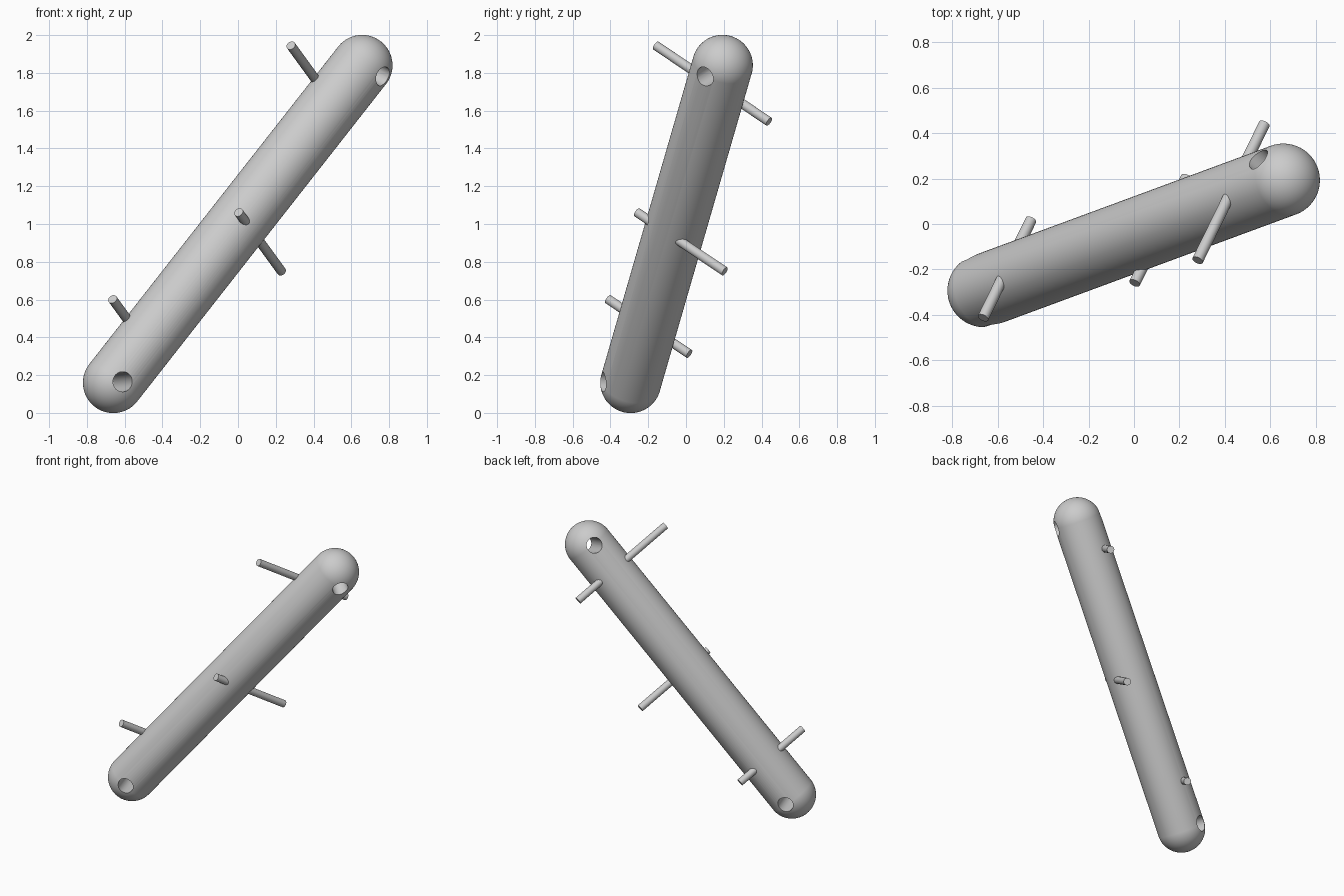
import bpy
import bmesh
from math import radians
from mathutils import Matrix, Vector

if "Cube" in bpy.data.objects:
    bpy.data.objects.remove(bpy.data.objects["Cube"], do_unlink=True)

# One flat grey for everything
grey = bpy.data.materials.new("plain grey")
grey.use_nodes = True
colour = (0.6, 0.6, 0.6, 1)
grey.diffuse_color = colour
grey.node_tree.nodes["Principled BSDF"].inputs["Base Color"].default_value = colour

# Rod frame: axis runs along the rod, peg_dir along the pegs, side across both
low_end = Vector((-0.66, -0.293, 0.16))
high_end = Vector((0.657, 0.193, 1.84))
middle = (low_end + high_end) / 2
axis = (high_end - low_end).normalized()
peg_dir = Vector((-0.377, -0.769, 0.516))
peg_dir = (peg_dir - axis * peg_dir.dot(axis)).normalized()
side = axis.cross(peg_dir)
RADIUS = 0.161


def make_object(name, bm, centre, direction):
    """Turn a z-aligned bmesh into an object pointing along direction."""
    mesh = bpy.data.meshes.new(name)
    bm.to_mesh(mesh)
    bm.free()
    obj = bpy.data.objects.new(name, mesh)
    bpy.context.collection.objects.link(obj)
    turn = direction.to_track_quat('Z', 'Y').to_matrix().to_4x4()
    obj.matrix_world = Matrix.Translation(centre) @ turn
    mesh.materials.append(grey)
    return obj


def cylinder(name, centre, direction, radius, length):
    bm = bmesh.new()
    bmesh.ops.create_cone(bm, cap_ends=True, segments=40, radius1=radius,
                          radius2=radius, depth=length)
    return make_object(name, bm, centre, direction)


def smooth(obj):
    bpy.ops.object.select_all(action='DESELECT')
    obj.select_set(True)
    bpy.context.view_layer.objects.active = obj
    bpy.ops.object.shade_smooth_by_angle(angle=radians(35))


# Round-ended rod: a sphere with its halves pulled apart
bm = bmesh.new()
bmesh.ops.create_uvsphere(bm, u_segments=64, v_segments=33, radius=RADIUS)
half = (high_end - low_end).length / 2
for v in bm.verts:
    v.co.z += half if v.co.z > 0 else -half
rod = make_object("rod", bm, middle, axis)

# Cross holes through the centre of each rounded end
low_hole_dir = Vector((0.32, -0.95, 0.03))
for name, centre, direction in (("high_hole_cutter", high_end, side),
                                ("low_hole_cutter", low_end, low_hole_dir)):
    cutter = cylinder(name, centre, direction, 0.053, 0.6)
    cutter.hide_render = True
    cutter.hide_viewport = True
    cutter.display_type = 'WIRE'
    cut = rod.modifiers.new(name, 'BOOLEAN')
    cut.operation = 'DIFFERENCE'
    cut.solver = 'EXACT'
    cut.object = cutter

# Bake the holes in and drop the cutters
bpy.context.view_layer.update()
cut_mesh = bpy.data.meshes.new_from_object(
    rod.evaluated_get(bpy.context.evaluated_depsgraph_get()))
rod.modifiers.clear()
rod.data = cut_mesh
for obj in [o for o in bpy.data.objects if o.name.endswith("hole_cutter")]:
    bpy.data.objects.remove(obj, do_unlink=True)
smooth(rod)

# Thin pegs pushed through the rod, given by their front and back tips
pegs = {
    "upper_peg": ((0.28, -0.16, 1.945), 0.78),
    "middle_peg": ((0.003, -0.26, 1.062), 0.605),
    "lower_peg": ((-0.664, -0.413, 0.602), 0.56),
}
for name, (tip, length) in pegs.items():
    smooth(cylinder(name, Vector(tip) - peg_dir * length / 2, peg_dir, 0.025, length))
